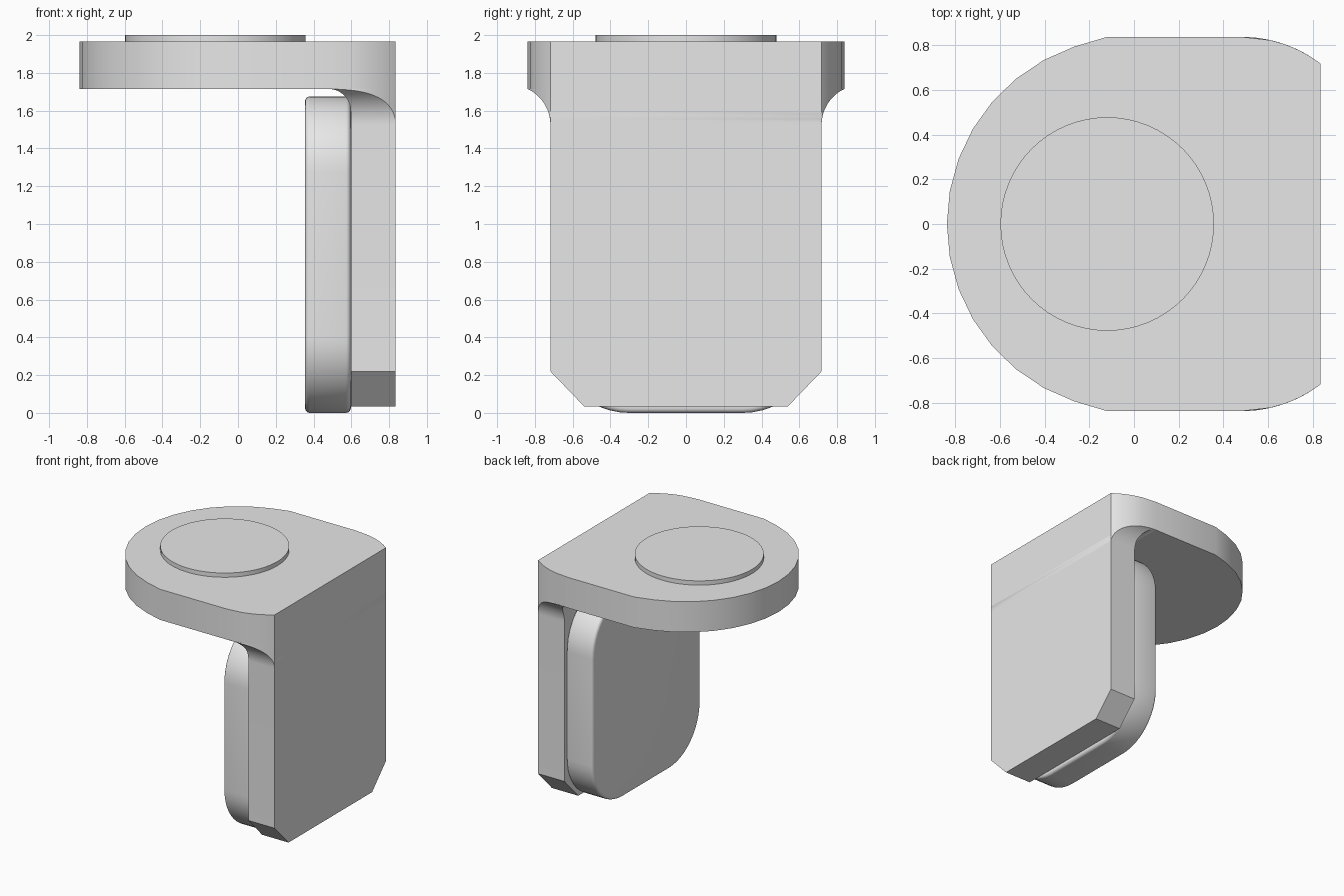
import bpy, bmesh
from math import sin, cos, sqrt, radians, pi

cube = bpy.data.objects.get("Cube")
if cube:
    bpy.data.objects.remove(cube, do_unlink=True)

grey = bpy.data.materials.new("light_grey")
grey.use_nodes = True
grey.diffuse_color = (0.8, 0.8, 0.8, 1)
grey.node_tree.nodes["Principled BSDF"].inputs["Base Color"].default_value = (0.8, 0.8, 0.8, 1)

BACK, WIDE, NARROW = 0.835, 0.838, 0.718   # back face x, shelf and plate half widths
FLARE_X, FLARE_R = 0.48, 0.587             # where the shelf sides start curving in
UNDER, TOP = 1.715, 1.965                  # shelf underside and top


def loft(name, rings, bevel=0):
    """Skin a stack of matching rings and cap both ends."""
    bm = bmesh.new()
    loops = [[bm.verts.new(p) for p in ring] for ring in rings]
    n = len(loops[0])
    for a, b in zip(loops, loops[1:]):
        for i in range(n):
            j = (i + 1) % n
            bm.faces.new((a[i], a[j], b[j], b[i]))
    bm.faces.new(loops[0][::-1])
    bm.faces.new(loops[-1])
    bmesh.ops.remove_doubles(bm, verts=bm.verts[:], dist=0.0005)
    bmesh.ops.recalc_face_normals(bm, faces=bm.faces[:])
    mesh = bpy.data.meshes.new(name)
    bm.to_mesh(mesh)
    bm.free()
    mesh.materials.append(grey)
    obj = bpy.data.objects.new(name, mesh)
    bpy.context.collection.objects.link(obj)
    bpy.ops.object.select_all(action="DESELECT")
    obj.select_set(True)
    bpy.context.view_layer.objects.active = obj
    if bevel:
        mod = obj.modifiers.new("soft_edges", "BEVEL")
        mod.width, mod.segments = bevel, 4
        mod.limit_method, mod.angle_limit = "ANGLE", radians(50)
        bpy.ops.object.modifier_apply(modifier=mod.name)
    bpy.ops.object.shade_smooth_by_angle(angle=radians(30))
    return obj


def mirrored(half):
    """Close a half outline (y >= 0) across the x axis."""
    return half + [(x, -y) for x, y in reversed(half)]


def flare_x(y):
    """Shelf side curve: x at half width y."""
    d = y - (WIDE - FLARE_R)
    return min(BACK, FLARE_X + sqrt(max(0, FLARE_R ** 2 - d * d)))


def side_curve(y, steps=8):
    ys = [y + (NARROW - y) * i / steps for i in range(steps + 1)]
    return [(flare_x(v), v) for v in ys[:-1]] + [(BACK, NARROW)]


# Shelf: round front, straight sides, curved-in back corners
front = [(-WIDE * cos(radians(10.2 * k)), WIDE * sin(radians(10.2 * k))) for k in range(8)]
half = front[1:] + [(-0.12, WIDE)] + side_curve(WIDE)
outline = [front[0]] + mirrored(half)
loft("shelf", [[(x, y, z) for x, y in outline] for z in (UNDER, TOP)])


# Back plate: chamfered foot, hollow fillets flaring into the shelf
def plate_ring(z, inner, width):
    if width < NARROW:
        side = [(BACK, width)] * 9
    else:
        side = side_curve(width)
    return [(x, y, z) for x, y in mirrored([(inner, width)] + side)]


INNER, FILLET, FLARE = 0.597, 0.117, 0.21
rings = [plate_ring(0.035, INNER, 0.54), plate_ring(0.22, INNER, NARROW)]
start = UNDER - 0.19
for i in range(21):
    z = start + (UNDER - start) * sin(pi / 2 * i / 20)
    rise = min(1, (z - start) / FLARE)
    width = min(WIDE, NARROW + FLARE * (1 - sqrt(1 - rise ** 2)))
    if i == 20:
        width = WIDE
    h = max(0, z - (UNDER - FILLET))
    inner = FLARE_X + sqrt(max(0, FILLET ** 2 - h * h))
    rings.append(plate_ring(z, inner, width))
loft("back_plate", rings)

# Pad: rounded block on the inner face of the plate
R, PAD_W, PAD_H = 0.4, 0.7, 1.675
pad = []
for k, (sy, sz) in enumerate(((1, 1), (-1, 1), (-1, -1), (1, -1))):
    for i in range(13):
        a = pi / 2 * (k + i / 12)
        pad.append((sy * (PAD_W - R) + R * cos(a), PAD_H / 2 + sz * (PAD_H / 2 - R) + R * sin(a)))
loft("pad", [[(x, y, z) for y, z in pad] for x in (0.355, INNER)], bevel=0.025)

# Round button on the shelf top
circle = [(-0.12 + 0.478 * cos(2 * pi * i / 64), 0.478 * sin(2 * pi * i / 64)) for i in range(64)]
loft("top_disc", [[(x, y, z) for x, y in circle] for z in (TOP - 0.01, 2.0)])
